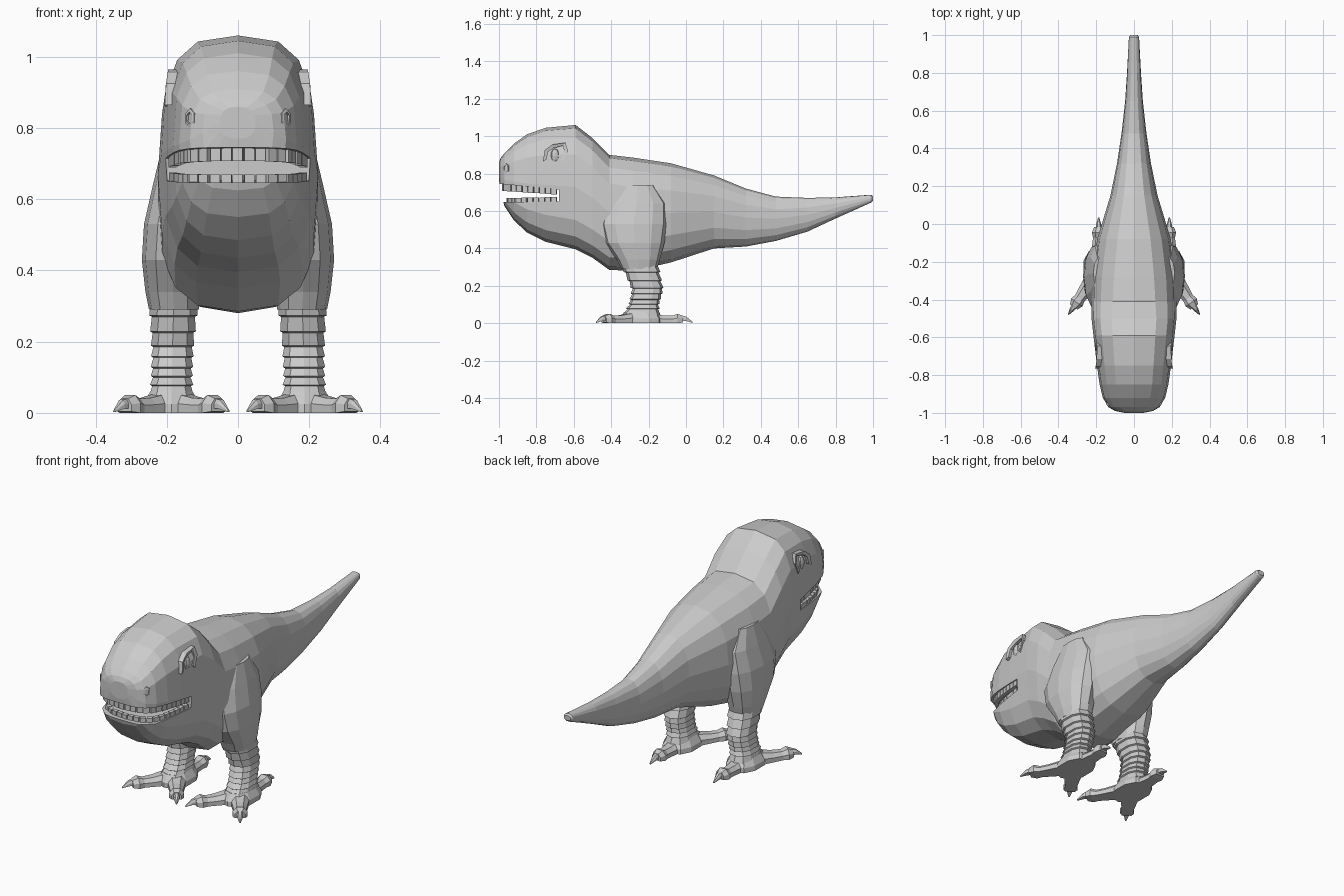
import bpy, bmesh, math
from mathutils import Vector, Matrix

if "Cube" in bpy.data.objects:
    bpy.data.objects.remove(bpy.data.objects["Cube"])

grey = bpy.data.materials.new("grey hide")
grey.diffuse_color = (0.6, 0.6, 0.6, 1)
grey.use_nodes = True
grey.node_tree.nodes["Principled BSDF"].inputs["Base Color"].default_value = grey.diffuse_color


def make(name, bm, mirror=False):
    bmesh.ops.recalc_face_normals(bm, faces=bm.faces)
    me = bpy.data.meshes.new(name)
    bm.to_mesh(me)
    bm.free()
    me.materials.append(grey)
    ob = bpy.data.objects.new(name, me)
    bpy.context.collection.objects.link(ob)
    if mirror:
        ob.modifiers.new("mirror", 'MIRROR').use_mirror_merge = False
    return ob


def loft(bm, rings):
    """Skin a list of equal-length point rings and cap both ends."""
    vs = [[bm.verts.new(p) for p in r] for r in rings]
    n = len(vs[0])
    for a, b in zip(vs, vs[1:]):
        for i in range(n):
            j = (i + 1) % n
            bm.faces.new((a[i], a[j], b[j], b[i]))
    bm.faces.new(vs[0][::-1])
    bm.faces.new(vs[-1])


def oval(sides, n, offset=0.0):
    """Unit superellipse."""
    pts = []
    for i in range(sides):
        a = math.tau * (i + offset) / sides
        c, s = math.cos(a), math.sin(a)
        pts.append((math.copysign(abs(c) ** (2 / n), c), math.copysign(abs(s) ** (2 / n), s)))
    return pts


def lerp_table(table, t):
    """Interpolate rows of a table keyed by a descending first column."""
    for a, b in zip(table, table[1:]):
        if a[0] >= t >= b[0]:
            f = (a[0] - t) / (a[0] - b[0])
            return [p + (q - p) * f for p, q in zip(a, b)]


# Body, head and tail: y, half width, bottom z, top z, squareness
stations = [
    (-1.0, .05, .77, .86, 2.6), (-.99, .10, .69, .885, 3), (-.97, .135, .625, .91, 3),
    (-.92, .165, .55, .96, 3), (-.85, .182, .485, 1.01, 3), (-.75, .196, .435, 1.045, 3),
    (-.59, .215, .395, 1.06, 3), (-.50, .225, .35, .99, 3), (-.41, .225, .285, .90, 2.8),
    (-.28, .222, .28, .885, 2.6), (-.08, .195, .325, .855, 2.4), (.15, .125, .40, .79, 2.3),
    (.32, .09, .41, .72, 2.3), (.48, .066, .44, .677, 2.3), (.65, .047, .49, .67, 2.3),
    (.80, .037, .56, .673, 2.3), (.99, .027, .645, .687, 2.3), (1.0, .02, .655, .68, 2.3)]
bm = bmesh.new()
loft(bm, [[(w * c, y, (lo + hi) / 2 + (hi - lo) / 2 * s) for c, s in oval(16, n)]
          for y, w, lo, hi, n in stations])
body = make("body", bm)

# Mouth opening cut through the snout
bm = bmesh.new()
side = [(-1.1, .645), (-.68, .652), (-.68, .715), (-1.1, .755)]
loft(bm, [[(x, y, z) for y, z in side] for x in (-.4, .4)])
cutter = make("mouth_cutter", bm)
cutter.hide_render = True
cut = body.modifiers.new("mouth", 'BOOLEAN')
cut.object, cut.operation, cut.solver = cutter, 'DIFFERENCE', 'EXACT'
bpy.context.view_layer.objects.active = body
bpy.ops.object.modifier_apply(modifier="mouth")
bpy.data.objects.remove(cutter)


# Teeth set at even spacing along the lip line
def teeth(name, half, count, z_front, z_back, height):
    path = [Vector((-x, y)) for x, y in half[:0:-1]] + [Vector(p) for p in half]
    lengths = [(b - a).length for a, b in zip(path, path[1:])]
    bm = bmesh.new()
    for k in range(count):
        d = sum(lengths) * (k + .5) / count
        i = 0
        while d > lengths[i]:
            d -= lengths[i]
            i += 1
        t = (path[i + 1] - path[i]).normalized()
        p = path[i] + t * d
        z = z_front + (z_back - z_front) * (p.y + .98) / .3
        bmesh.ops.create_cube(bm, size=1, matrix=Matrix.Translation((p.x, p.y, z))
                              @ Matrix.Rotation(math.atan2(t.y, t.x), 4, 'Z')
                              @ Matrix.Diagonal((.028, .02, height, 1)))
    make(name, bm)


teeth("upper_teeth", [(0, -.972), (.09, -.96), (.135, -.925), (.16, -.86), (.176, -.78), (.186, -.69)],
      25, .728, .707, .04)
teeth("lower_teeth", [(0, -.948), (.08, -.94), (.13, -.91), (.155, -.86), (.172, -.78), (.184, -.69)],
      23, .654, .66, .03)

# Thighs: z, centre x, x radius, centre y, y radius
thigh = [(.74, .165, .05, -.26, .09), (.64, .165, .074, -.265, .165), (.53, .178, .086, -.28, .18),
         (.43, .184, .086, -.275, .16), (.34, .183, .077, -.255, .115), (.29, .18, .07, -.25, .095)]
bm = bmesh.new()
loft(bm, [[(cx + rx * c, cy + ry * s, z) for c, s in oval(12, 2.3)] for z, cx, rx, cy, ry in thigh])
make("thigh", bm, True)

# Lower legs with stepped skin folds
shin = [(.32, .18, .072, -.25, .10), (.18, .184, .06, -.205, .083),
        (.10, .186, .059, -.225, .08), (.04, .187, .064, -.24, .10)]
folds = [.32, .27, .225, .185, .155, .125, .10, .075, .04]
rings = []
for top, bottom in zip(folds, folds[1:]):
    for z, grow in ((top, .93), (bottom + .004, 1.04)):
        _, cx, rx, cy, ry = lerp_table(shin, z)
        rings.append([(cx + rx * grow * c, cy + ry * grow * s, z) for c, s in oval(10, 2.5, .5)])
bm = bmesh.new()
loft(bm, rings)
make("lower_leg", bm, True)

# Feet: a flared pad, two splayed front toes and one rear toe, each with a hooked claw
bm = bmesh.new()
loft(bm, [[(.187 + rx * c, -.24 + ry * s, z) for c, s in oval(10, 2.3, .5)]
          for z, rx, ry in ((0, .085, .115), (.025, .083, .115), (.06, .062, .09))])
make("foot_pad", bm, True)


def toe(name, tip):
    """Rows are: distance along the toe, half width, bottom z, top z."""
    base = Vector((.187, -.25, 0))
    span = Vector(tip) - base
    across = Vector((-span.y, span.x, 0)).normalized()
    parts = {"toe": [(.1, .05, 0, .058), (.45, .036, 0, .042), (.62, .03, 0, .04), (.72, .036, 0, .05),
                     (.82, .024, .004, .04)],
             "claw": [(.74, .017, .012, .044), (.88, .013, .012, .036), (1, .003, .002, .008)]}
    for part, rows in parts.items():
        bm = bmesh.new()
        loft(bm, [[base + span * t + across * w * u + Vector((0, 0, lo + (hi - lo) * v))
                   for u, v in ((-1, 0), (1, 0), (1, .55), (.5, 1), (-.5, 1), (-1, .55))]
                  for t, w, lo, hi in rows])
        make(name + "_" + part, bm, True)


toe("outer", (.348, -.48, 0))
toe("inner", (.026, -.48, 0))
toe("rear", (.187, .035, 0))

# Eyes under an angular brow arch
bm = bmesh.new()
bmesh.ops.create_uvsphere(bm, u_segments=8, v_segments=6, radius=1,
                          matrix=Matrix.Translation((.184, -.70, .895)) @ Matrix.Diagonal((.018, .025, .038, 1)))
make("eye", bm, True)
bm = bmesh.new()
arch = [(-.765, .865), (-.755, .925), (-.715, .955), (-.645, .965), (-.63, .92), (-.655, .86)]
rings = []
for y, z in arch:
    inward = (Vector((-.70, .90)) - Vector((y, z))).normalized() * .02
    out = .206 - max(0, z - .9) * .15
    rings.append([(x, y + inward.x * k, z + inward.y * k) for x, k in ((.15, 0), (out, 0), (out - .004, 1), (.15, 1))])
loft(bm, rings)
make("brow", bm, True)

# Nostrils: small hexagonal rims
bm = bmesh.new()
spin = Matrix.Translation((.124, -.952, .828)) @ Matrix.Rotation(math.radians(45), 4, 'Z')
loft(bm, [[spin @ Vector((r * .75 * c, d, r * s)) for c, s in oval(6, 2, .5)]
          for r, d in ((.027, .04), (.027, -.016), (.017, -.018), (.014, -.004))])
make("nostril", bm, True)
